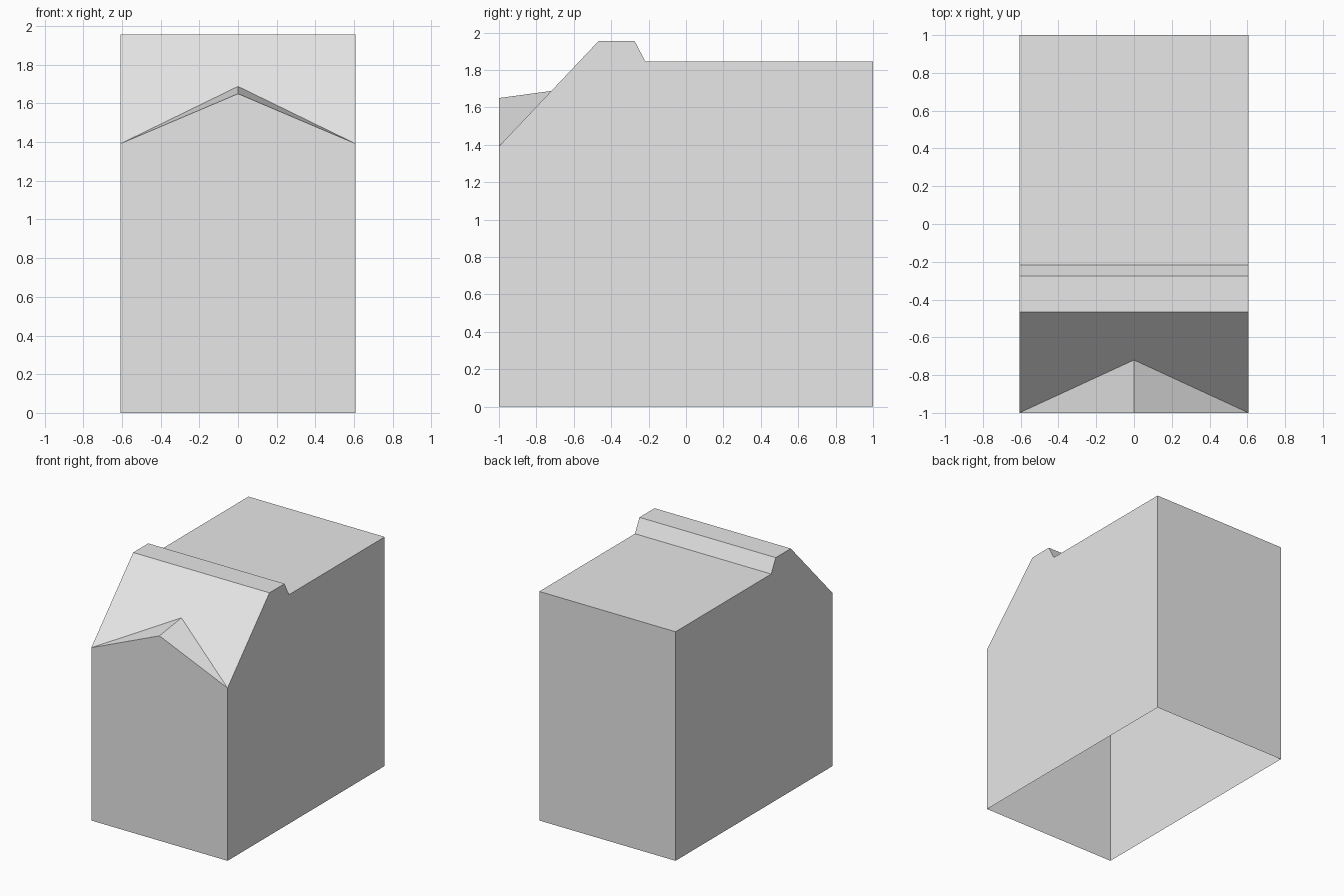
import bpy
import bmesh

cube = bpy.data.objects.get("Cube")
if cube:
    bpy.data.objects.remove(cube, do_unlink=True)

HALF = 0.607            # half width
EAVE_Z = 1.392          # top of the front corners
RIDGE_Z = 1.65          # front gable peak
RIDGE_BACK_Y = -0.72    # where the gable ridge meets the front slope

# Side outline (y, z), from the bottom front over the roof to the bottom back
profile = [(-1, 0), (-1, EAVE_Z), (-0.467, 1.955), (-0.275, 1.955),
           (-0.217, 1.845), (1, 1.845), (1, 0)]

material = bpy.data.materials.new("light grey")
material.use_nodes = True
grey = (0.8, 0.8, 0.8, 1)
material.diffuse_color = grey
material.node_tree.nodes["Principled BSDF"].inputs["Base Color"].default_value = grey

bm = bmesh.new()
left = [bm.verts.new((HALF, y, z)) for y, z in profile]
right = [bm.verts.new((-HALF, y, z)) for y, z in profile]

# Side walls; the bottom stays open
bm.faces.new(left)
bm.faces.new(right[::-1])

# Parapet, flat roof and back wall
for i in range(2, len(profile) - 1):
    bm.faces.new((left[i], right[i], right[i + 1], left[i + 1]))

# Front gable: ridge from the front wall back to the slope
(y0, z0), (y1, z1) = profile[1], profile[2]
back_z = z0 + (z1 - z0) * (RIDGE_BACK_Y - y0) / (y1 - y0)
ridge_front = bm.verts.new((0, -1, RIDGE_Z))
ridge_back = bm.verts.new((0, RIDGE_BACK_Y, back_z))
bm.faces.new((right[0], left[0], left[1], ridge_front, right[1]))
bm.faces.new((left[1], ridge_back, ridge_front))
bm.faces.new((right[1], ridge_front, ridge_back))

# Front slope around the gable
bm.faces.new((left[1], left[2], ridge_back))
bm.faces.new((right[1], ridge_back, right[2]))
bm.faces.new((left[2], right[2], ridge_back))

bmesh.ops.recalc_face_normals(bm, faces=bm.faces)
mesh = bpy.data.meshes.new("building_shell")
bm.to_mesh(mesh)
bm.free()
mesh.materials.append(material)
shell = bpy.data.objects.new("building_shell", mesh)
bpy.context.collection.objects.link(shell)
